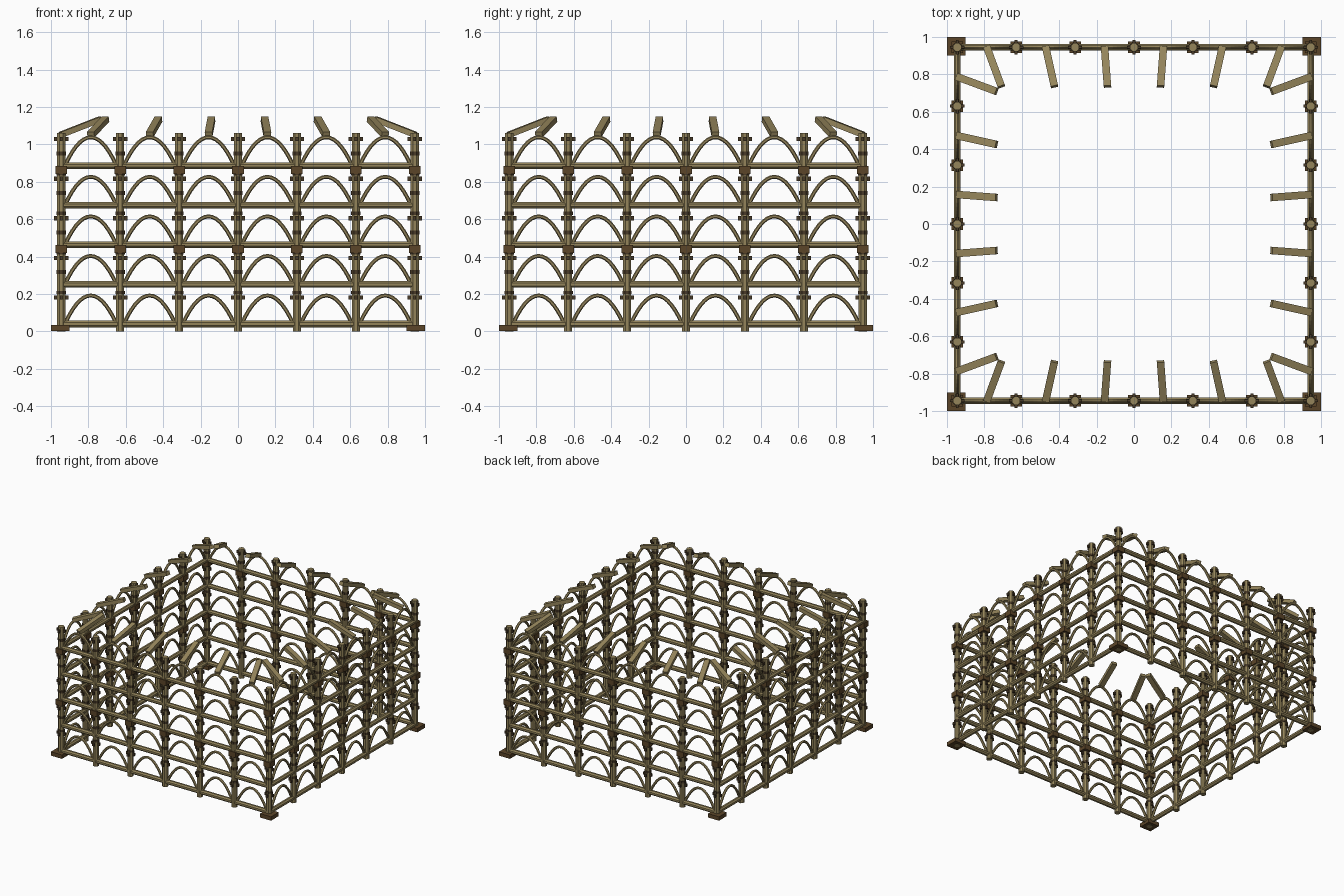
import bpy, bmesh, math
from mathutils import Vector, Matrix

if "Cube" in bpy.data.objects:
    bpy.data.objects.remove(bpy.data.objects["Cube"])

HALF = 0.945            # post centre line
BAY = 0.315             # post spacing
LEVELS = [0.04 + 0.2115 * k for k in range(5)]


def material(name, rgb):
    m = bpy.data.materials.new(name)
    m.diffuse_color = (*rgb, 1)
    m.use_nodes = True
    m.node_tree.nodes["Principled BSDF"].inputs["Base Color"].default_value = m.diffuse_color
    return m


CANE = material("cane tan", (0.30, 0.235, 0.105))
BROWN = material("dark brown", (0.105, 0.06, 0.022))
LASH = material("lashing brown", (0.065, 0.042, 0.02))


def box(bm, centre, size, rot=Matrix()):
    m = Matrix.Translation(centre) @ rot @ Matrix.Diagonal((*size, 1))
    bmesh.ops.create_cube(bm, size=1, matrix=m)


def rod(bm, a, b, r, sides=8):
    a, b = Vector(a), Vector(b)
    rot = (b - a).to_track_quat('Z', 'Y').to_matrix().to_4x4()
    m = Matrix.Translation((a + b) / 2) @ rot @ Matrix.Rotation(math.pi / sides, 4, 'Z')
    bmesh.ops.create_cone(bm, cap_ends=True, segments=sides, radius1=r, radius2=r,
                          depth=(b - a).length, matrix=m)


def arch(bm, cx, z, half=0.138, rise=0.152, r=0.0105, steps=14, sides=6):
    rings = []
    for i in range(steps + 1):
        t = -1 + 2 * i / steps
        p = Vector((cx + half * t, -HALF, z + rise * (1 - t * t)))
        n = Vector((2 * rise * t, 0, half)).normalized()
        rings.append([bm.verts.new(p + r * (n * math.cos(a) + Vector((0, 1, 0)) * math.sin(a)))
                      for a in (2 * math.pi * k / sides for k in range(sides))])
    for p, q in zip(rings, rings[1:]):
        for k in range(sides):
            j = (k + 1) % sides
            bm.faces.new((p[k], p[j], q[j], q[k]))
    bm.faces.new(rings[0])
    bm.faces.new(rings[-1])


def four_sides(name, mat, build):
    """Build the front wall's part, then repeat it around the square."""
    bm = bmesh.new()
    build(bm)
    bmesh.ops.recalc_face_normals(bm, faces=bm.faces)
    mesh = bpy.data.meshes.new(name)
    bm.to_mesh(mesh)
    bm.free()
    mesh.materials.append(mat)
    for k, side in enumerate(("front", "right", "back", "left")):
        ob = bpy.data.objects.new(f"{side}_{name}", mesh)
        ob.rotation_euler.z = k * math.pi / 2
        bpy.context.collection.objects.link(ob)


POSTS = [-HALF + BAY * i for i in range(6)]      # the last corner belongs to the next wall
BAYS = [x + BAY / 2 for x in POSTS]


def posts(bm):
    for x in POSTS:
        rod(bm, (x, -HALF, 0), (x, -HALF, 1.06), 0.0235)


def beams(bm):
    for z in LEVELS:
        rod(bm, (-HALF, -HALF, z), (HALF, -HALF, z), 0.019)


def arches(bm):
    for z in LEVELS:
        for x in BAYS:
            arch(bm, x, z)


def collars(bm):
    for x in POSTS:
        for z in (0.44, 0.863):
            box(bm, (x, -HALF, z), (0.062, 0.062, 0.042))


def bands(bm):
    # rings round the posts above and below each beam, and small pegs through them
    for x in POSTS:
        for z in LEVELS[1:]:
            rod(bm, (x, -HALF, z + 0.056), (x, -HALF, z + 0.076), 0.027)
            rod(bm, (x, -HALF, z - 0.052), (x, -HALF, z - 0.034), 0.027)
        for z in LEVELS:
            box(bm, (x, -HALF, z + 0.142), (0.076, 0.016, 0.022))
            box(bm, (x, -HALF, z + 0.142), (0.016, 0.076, 0.022))


def rafters(bm):
    # short planks leaning inward from the arch tops
    for x in BAYS:
        a = Vector((x, -HALF - 0.002, 1.052))
        b = Vector((x - 0.1 * x, -0.735, 1.135))
        rot = (b - a).to_track_quat('Y', 'Z').to_matrix().to_4x4()
        box(bm, (a + b) / 2, (0.04, (b - a).length, 0.03), rot)


def pad(bm):
    box(bm, (-HALF - 0.005, -HALF - 0.005, 0.018), (0.1, 0.1, 0.032))


four_sides("posts", CANE, posts)
four_sides("beams", CANE, beams)
four_sides("arches", CANE, arches)
four_sides("collars", BROWN, collars)
four_sides("lashings", LASH, bands)
four_sides("rafters", CANE, rafters)
four_sides("corner_pad", BROWN, pad)
